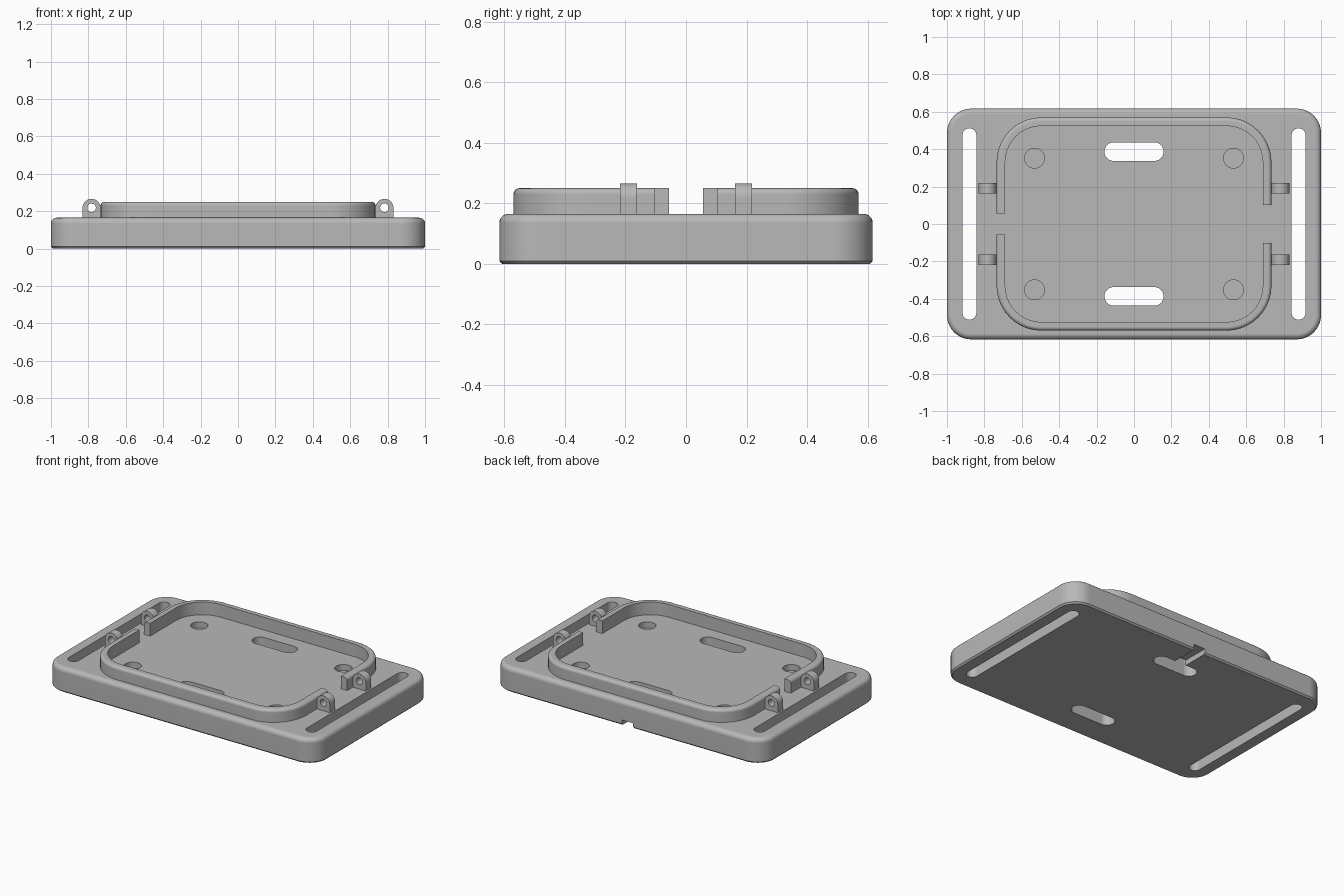
import bpy
import bmesh
from math import sin, cos, pi, radians

cube = bpy.data.objects.get("Cube")
if cube:
    bpy.data.objects.remove(cube, do_unlink=True)

grey = bpy.data.materials.new("plain grey")
grey.use_nodes = True
colour = (0.48, 0.48, 0.48, 1)
grey.diffuse_color = colour
grey.node_tree.nodes["Principled BSDF"].inputs["Base Color"].default_value = colour

TOP = 0.165  # upper face of the base plate


def outline(hx, hy, r, z, cx=0, cy=0, n=10):
    """Rounded rectangle, counter-clockwise from the +x +y corner."""
    pts = []
    for k, (sx, sy) in enumerate([(1, 1), (-1, 1), (-1, -1), (1, -1)]):
        for i in range(n + 1):
            a = (k + i / n) * pi / 2
            pts.append((cx + sx * (hx - r) + r * cos(a),
                        cy + sy * (hy - r) + r * sin(a), z))
    return pts


def loft(name, rings, loop=False):
    """Skin a stack of equal rings, capped or joined end to end."""
    bm = bmesh.new()
    rows = [[bm.verts.new(p) for p in ring] for ring in rings]
    pairs = list(zip(rows, rows[1:]))
    if loop:
        pairs.append((rows[-1], rows[0]))
    else:
        bm.faces.new(rows[0])
        bm.faces.new(rows[-1])
    for low, high in pairs:
        for i in range(len(low)):
            j = (i + 1) % len(low)
            bm.faces.new((low[i], low[j], high[j], high[i]))
    bmesh.ops.remove_doubles(bm, verts=bm.verts, dist=1e-5)
    bmesh.ops.recalc_face_normals(bm, faces=bm.faces)
    mesh = bpy.data.meshes.new(name)
    bm.to_mesh(mesh)
    bm.free()
    mesh.materials.append(grey)
    ob = bpy.data.objects.new(name, mesh)
    bpy.context.collection.objects.link(ob)
    return ob


def slab(name, hx, hy, r, z0, z1, cx=0, cy=0):
    return loft(name, [outline(hx, hy, r, z, cx, cy) for z in (z0, z1)])


def box(name, x0, x1, y0, y1, z0, z1):
    return loft(name, [[(x0, y0, z), (x1, y0, z), (x1, y1, z), (x0, y1, z)]
                       for z in (z0, z1)])


def activate(ob):
    bpy.ops.object.select_all(action='DESELECT')
    ob.select_set(True)
    bpy.context.view_layer.objects.active = ob


def cut(ob, cutters):
    activate(ob)
    for c in cutters:
        c.hide_render = True
        mod = ob.modifiers.new("cut", 'BOOLEAN')
        mod.operation = 'DIFFERENCE'
        mod.solver = 'EXACT'
        mod.object = c
        bpy.ops.object.modifier_apply(modifier=mod.name)
        bpy.data.objects.remove(c, do_unlink=True)


def finish(ob):
    activate(ob)
    bpy.ops.object.shade_smooth_by_angle(angle=radians(25))
    mod = ob.modifiers.new("even shading", 'WEIGHTED_NORMAL')
    mod.keep_sharp = True


def rounded_edge(r, top, steps=5):
    """(inset, height) pairs around a quarter-round upper edge."""
    angles = [i / steps * pi / 2 for i in range(steps + 1)]
    return [(r - r * cos(a), top - r + r * sin(a)) for a in angles]


# Base plate: small chamfer below, rounded edge above
profile = [(0.01, 0), (0, 0.01)] + rounded_edge(0.03, TOP)
plate = loft("base_plate", [outline(1 - d, 0.617 - d, 0.13 - d, z) for d, z in profile])

cutters = []
for s in (-1, 1):
    # Long strap slots and short oblong openings go right through
    cutters.append(slab("strap_slot", 0.037, 0.512, 0.037, -0.1, 0.3, cx=s * 0.88))
    cutters.append(slab("oblong_opening", 0.158, 0.05, 0.05, -0.1, 0.3, cy=s * 0.387))
    # Shallow round pits
    for t in (-1, 1):
        cutters.append(slab("round_pit", 0.053, 0.053, 0.053, TOP - 0.04, 0.3,
                            s * 0.532, t * 0.352))
# Cable groove under the back edge
cutters.append(box("cable_groove", -0.042, 0.042, 0.39, 0.7, -0.1, 0.036))
cut(plate, cutters)
finish(plate)

# Raised rim: rounded on the outside, open in the middle of each short side
base = TOP - 0.005
section = [(0, base)] + rounded_edge(0.02, 0.25) + [(0.046, 0.25), (0.046, base)]
rim = loft("raised_rim", [outline(0.735 - d, 0.57 - d, 0.24 - d, z) for d, z in section],
           loop=True)
cut(rim, [box("left_gap", 0.6, 0.8, -0.102, 0.102, 0, 0.4),
          box("right_gap", -0.8, -0.6, -0.056, 0.056, 0, 0.4)])
finish(rim)


# Hinge lugs: round-topped tabs with a pin hole
def lug(name, x, y):
    r, z, half = 0.048, 0.218, 0.028
    arch = [(x + r * cos(i * pi / 16), z + r * sin(i * pi / 16)) for i in range(17)]
    arch += [(x - r, base), (x + r, base)]
    ob = loft(name, [[(px, y + d, pz) for px, pz in arch] for d in (-half, half)])
    hole = [(x + 0.023 * cos(i * pi / 12), z + 0.023 * sin(i * pi / 12)) for i in range(24)]
    cut(ob, [loft("pin_hole", [[(px, y + d, pz) for px, pz in hole] for d in (-0.1, 0.1)])])
    finish(ob)


for side, sx in (("left", 1), ("right", -1)):
    for end, sy in (("back", 1), ("front", -1)):
        lug(f"{end}_{side}_lug", sx * 0.783, sy * 0.19)
